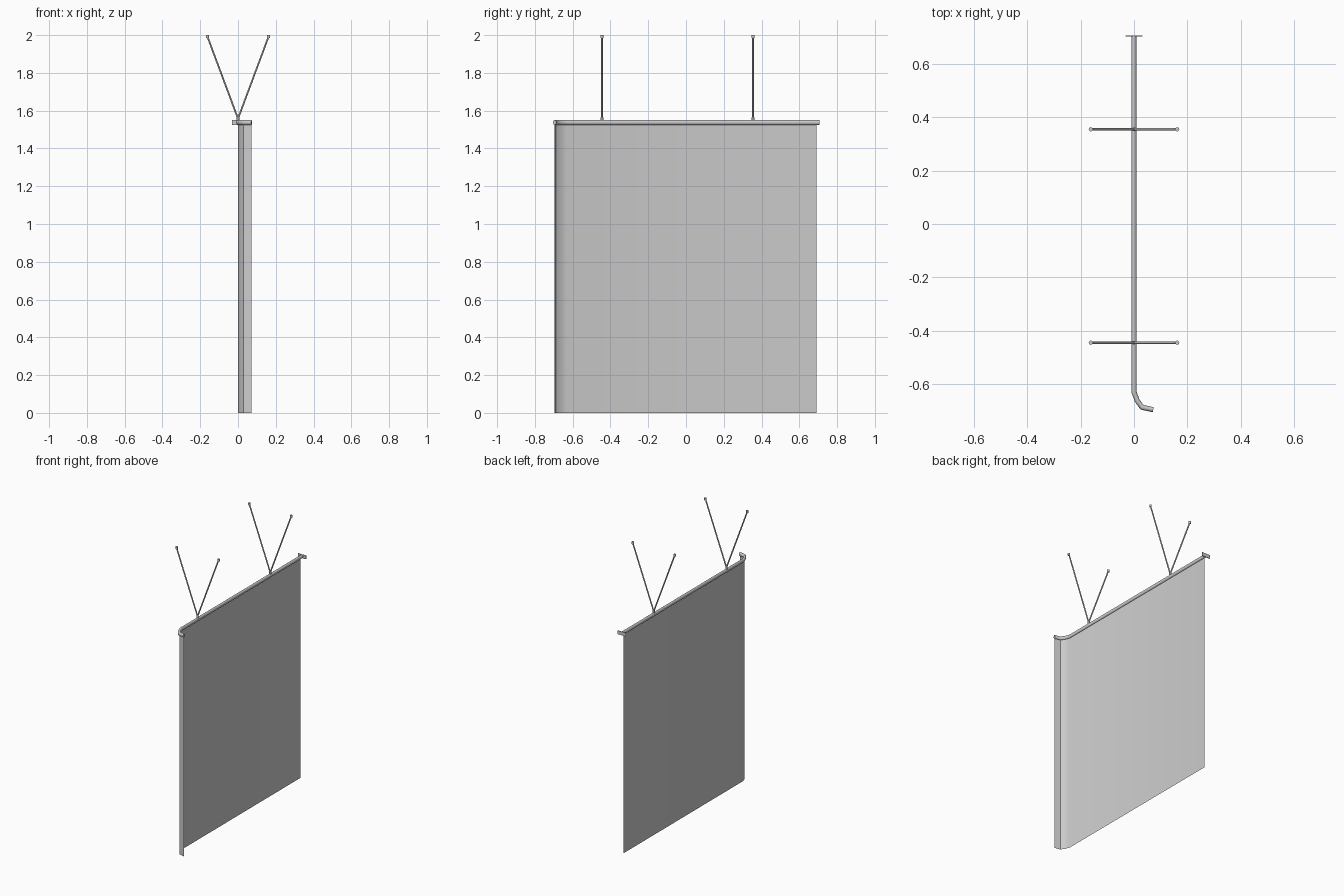
import bpy, bmesh, math
from mathutils import Vector

if "Cube" in bpy.data.objects:
    bpy.data.objects.remove(bpy.data.objects["Cube"])

# Plan-view path shared by rail and curtain
PATH = [(0, 0.69), (0, -0.63), (0.012, -0.662), (0.03, -0.687), (0.072, -0.696)]


def make(name, bm, smooth=True):
    bmesh.ops.recalc_face_normals(bm, faces=bm.faces)
    me = bpy.data.meshes.new(name)
    bm.to_mesh(me)
    bm.free()
    ob = bpy.data.objects.new(name, me)
    bpy.context.collection.objects.link(ob)
    if smooth:
        bpy.ops.object.select_all(action='DESELECT')
        ob.select_set(True)
        bpy.context.view_layer.objects.active = ob
        bpy.ops.object.shade_smooth_by_angle(angle=math.radians(40))
    return ob


def sweep(name, path, profile, closed=True):
    """Sweep an (offset, z) profile along a plan path with mitred corners."""
    bm = bmesh.new()
    pts = [Vector(p) for p in path]
    rings = []
    for i, p in enumerate(pts):
        a = (p - pts[i - 1]).normalized() if i else (pts[1] - p).normalized()
        b = (pts[i + 1] - p).normalized() if i < len(pts) - 1 else a
        t = (a + b).normalized()
        n = Vector((-t.y, t.x)) / max(t.dot(a), 0.5)
        rings.append([bm.verts.new((p.x + n.x * o, p.y + n.y * o, z)) for o, z in profile])
    k = len(profile)
    for r, s in zip(rings, rings[1:]):
        for j in range(k if closed else k - 1):
            bm.faces.new((r[j], r[(j + 1) % k], s[(j + 1) % k], s[j]))
    if closed:
        bm.faces.new(rings[0])
        bm.faces.new(rings[-1])
    return make(name, bm)


def rod(name, a, b, r, sides=12):
    a, b = Vector(a), Vector(b)
    d = b - a
    bm = bmesh.new()
    bmesh.ops.create_cone(bm, cap_ends=True, segments=sides, radius1=r, radius2=r, depth=d.length)
    bm.transform(d.to_track_quat('Z', 'Y').to_matrix().to_4x4())
    bmesh.ops.translate(bm, verts=bm.verts, vec=(a + b) / 2)
    return make(name, bm)


# Curtain sheet
sweep("curtain", PATH, [(0, 0), (0, 1.53)], closed=False)

# Oval rail with a bend at the front
oval = [(0.0095 * math.cos(i * math.pi / 8), 1.5375 + 0.0125 * math.sin(i * math.pi / 8))
        for i in range(16)]
sweep("rail", [(0, 0.703)] + PATH[1:], oval)

# Wall bracket at the back end of the rail
bm = bmesh.new()
bmesh.ops.create_cone(bm, cap_ends=True, segments=4, radius1=math.sqrt(0.5),
                      radius2=math.sqrt(0.5), depth=1)
bm.free()
bm = bmesh.new()
bmesh.ops.create_cube(bm, size=1)
bmesh.ops.scale(bm, verts=bm.verts, vec=(0.062, 0.004, 0.025))
bmesh.ops.translate(bm, verts=bm.verts, vec=(0, 0.705, 1.5375))
make("wall_bracket", bm, smooth=False)

# Ceiling hangers: two V-shaped pairs of struts
for label, y in (("front", -0.445), ("back", 0.355)):
    rod(f"{label}_hanger_socket", (0, y, 1.545), (0, y, 1.565), 0.007)
    for side, s in (("left", -1), ("right", 1)):
        rod(f"{label}_{side}_strut", (0, y, 1.558), (s * 0.161, y, 1.99), 0.0045)
        rod(f"{label}_{side}_ceiling_foot", (s * 0.162, y, 1.985), (s * 0.162, y, 2.0), 0.008)
